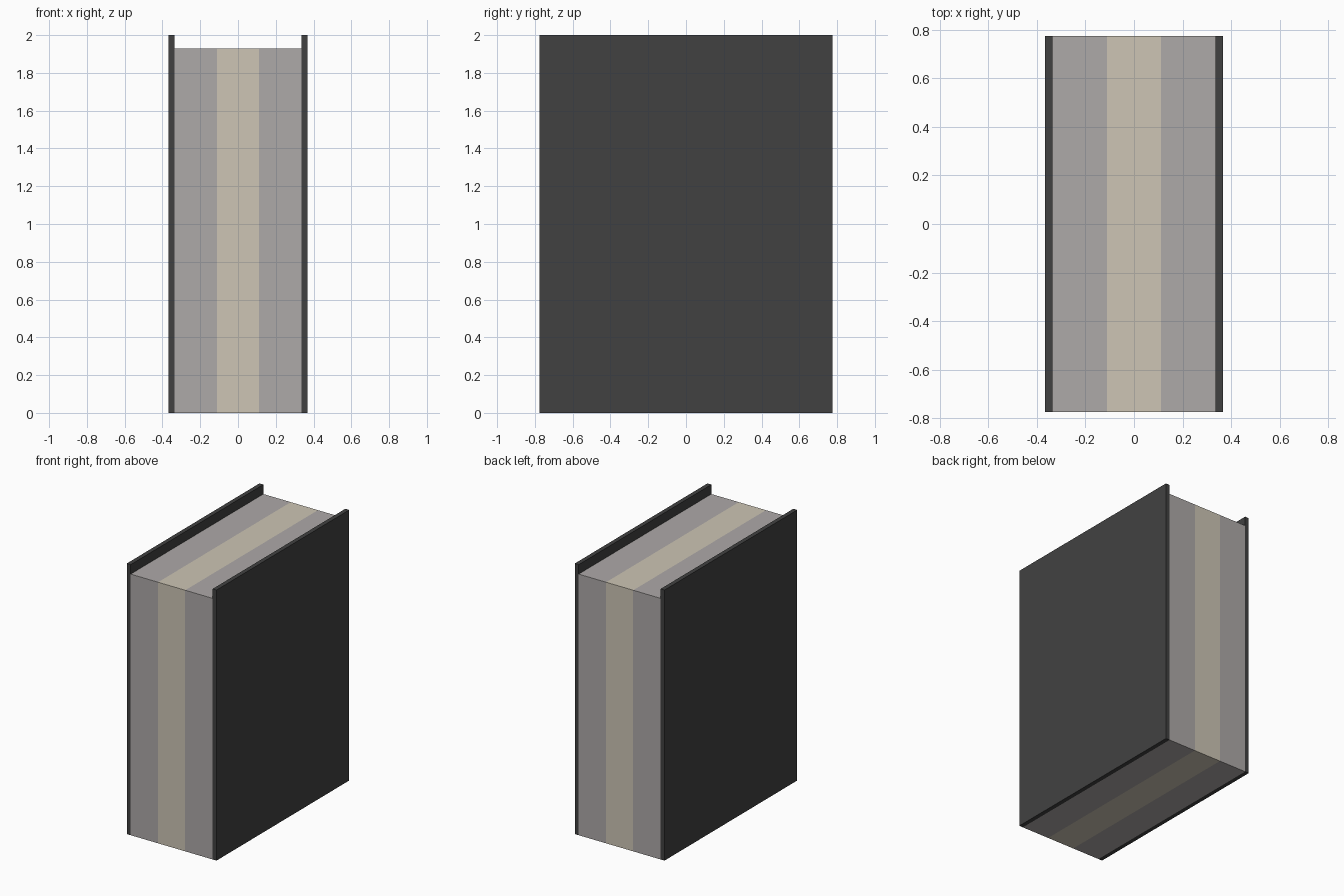
import bpy
import bmesh
from mathutils import Matrix, Vector

if "Cube" in bpy.data.objects:
    bpy.data.objects.remove(bpy.data.objects["Cube"])

DEPTH = 1.55
OUTER, INNER = 0.367, 0.335
STRIPE = 0.111


def material(name, rgb):
    mat = bpy.data.materials.new(name)
    mat.diffuse_color = (*rgb, 1.0)
    mat.use_nodes = True
    mat.node_tree.nodes["Principled BSDF"].inputs["Base Color"].default_value = mat.diffuse_color
    return mat


charcoal = material("charcoal", (0.053, 0.053, 0.053))
grey = material("warm grey", (0.42, 0.398, 0.393))
cream = material("cream", (0.61, 0.56, 0.46))


def block(name, x0, x1, height, mats, cuts=()):
    """Box standing on z = 0, optionally sliced across x."""
    bm = bmesh.new()
    centre = Matrix.Translation(((x0 + x1) / 2, 0, height / 2))
    bmesh.ops.create_cube(bm, size=1, matrix=centre @ Matrix.Diagonal((x1 - x0, DEPTH, height, 1)))
    for x in cuts:
        bmesh.ops.bisect_plane(bm, geom=bm.verts[:] + bm.edges[:] + bm.faces[:],
                               plane_co=Vector((x, 0, 0)), plane_no=Vector((1, 0, 0)))
    # middle band takes the second colour
    if cuts:
        for f in bm.faces:
            f.material_index = int(abs(f.calc_center_median().x) < STRIPE)
    mesh = bpy.data.meshes.new(name)
    bm.to_mesh(mesh)
    bm.free()
    for mat in mats:
        mesh.materials.append(mat)
    obj = bpy.data.objects.new(name, mesh)
    bpy.context.collection.objects.link(obj)
    return obj


# Thin side panels
block("left_panel", -OUTER, -INNER, 2.0, [charcoal])
block("right_panel", INNER, OUTER, 2.0, [charcoal])

# Lower core with a central stripe running all the way round
block("striped_core", -INNER, INNER, 1.93, [grey, cream], (-STRIPE, STRIPE))
